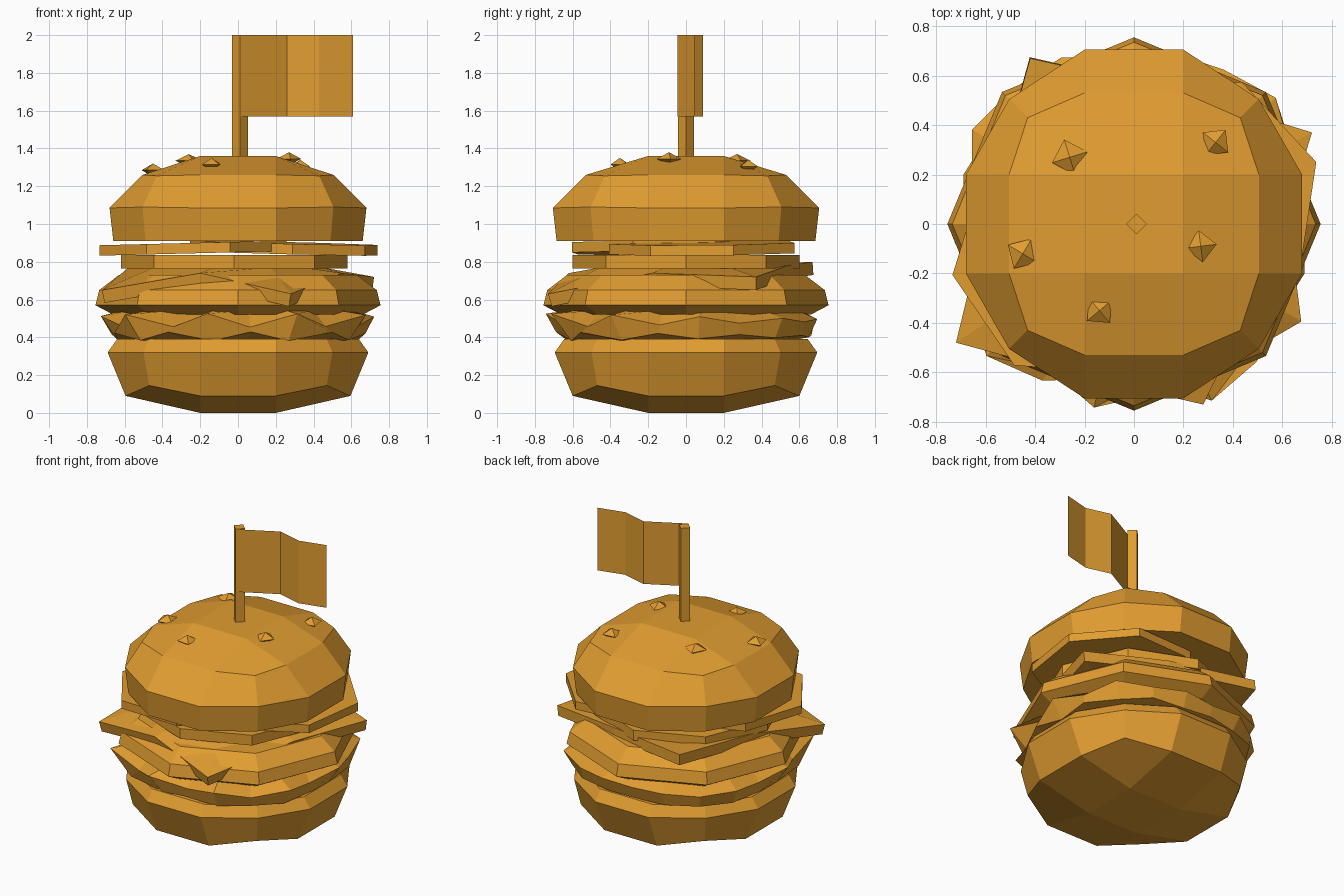
import bpy
import bmesh
from math import cos, sin, pi
from mathutils import Matrix, Vector

default = bpy.data.objects.get("Cube")
if default:
    bpy.data.objects.remove(default, do_unlink=True)

# One golden colour for everything
gold = bpy.data.materials.new("golden_orange")
gold.use_nodes = True
colour = (0.75, 0.335, 0.03, 1)
gold.diffuse_color = colour
gold.node_tree.nodes["Principled BSDF"].inputs["Base Color"].default_value = colour


def make(name, verts, faces):
    mesh = bpy.data.meshes.new(name)
    mesh.from_pydata(verts, [], faces)
    mesh.materials.append(gold)
    obj = bpy.data.objects.new(name, mesh)
    bpy.context.collection.objects.link(obj)
    # consistent outward faces
    bm = bmesh.new()
    bm.from_mesh(mesh)
    bmesh.ops.recalc_face_normals(bm, faces=bm.faces)
    bm.to_mesh(mesh)
    bm.free()
    return obj


def bridge(n, a, b):
    """Quads joining two rings of n vertices starting at a and b."""
    return [(a + i, a + (i + 1) % n, b + (i + 1) % n, b + i) for i in range(n)]


def stack(name, rings):
    """Closed solid through a list of equal rings."""
    n = len(rings[0])
    faces = [tuple(range(n)), tuple(range((len(rings) - 1) * n, len(rings) * n))]
    for k in range(len(rings) - 1):
        faces += bridge(n, k * n, (k + 1) * n)
    return make(name, [v for r in rings for v in r], faces)


def polygon(n, r, z, start=0.0, centre=(0, 0), tilt=(0, 0)):
    pts = []
    for i in range(n):
        a = start + 2 * pi * i / n
        x, y = r * cos(a), r * sin(a)
        pts.append((centre[0] + x, centre[1] + y, z + x * tilt[0] + y * tilt[1]))
    return pts


def bun_ring(edge, corner, z, z_corner, deeper):
    """Twelve points: two per side and one per corner of a rounded square."""
    pts = []
    for k in range(4):
        turn = Matrix.Rotation(k * pi / 2, 3, "Z")
        e = edge + deeper * (k % 2)
        for p in ((e, -0.2, z), (e, 0.2, z), (corner, corner, z_corner)):
            pts.append(tuple(turn @ Vector(p)))
    return pts


def bun(name, cap_z, rings, deeper):
    """Rounded cube: a three by three cap, then rings of twelve."""
    verts = [(0.2, -0.2, cap_z), (0.2, 0.2, cap_z), (-0.2, 0.2, cap_z), (-0.2, -0.2, cap_z)]
    faces = [(0, 1, 2, 3)]
    for k in range(4):
        s, nxt = 4 + 3 * k, (k + 1) % 4
        faces.append((k, s, s + 1, nxt))
        faces.append((nxt, s + 1, s + 2, 4 + 3 * nxt))
    for r in rings:
        verts += bun_ring(*r, deeper)
    for k in range(len(rings) - 1):
        faces += bridge(12, 4 + 12 * k, 16 + 12 * k)
    last = len(verts) - 12
    faces.append(tuple(range(last, last + 12)))
    return make(name, verts, faces)


# Buns
bun("bottom_bun", 0.0, [(0.595, 0.47, 0.09, 0.145), (0.69, 0.5, 0.32, 0.32),
                        (0.64, 0.47, 0.39, 0.39)], 0.005)
bun("top_bun", 1.36, [(0.505, 0.43, 1.26, 1.255), (0.68, 0.505, 1.085, 1.09),
                      (0.66, 0.49, 0.91, 0.91)], 0.025)

# Frilly lettuce leaf: squarish, wavier towards the front
n = 20
frill, under = [], []
for i in range(n):
    a = 2 * pi * i / n + 0.1
    side = 1 if i % 2 == 0 else -1
    wave = side * (0.035 - 0.025 * sin(a))
    r = 0.69 + 0.06 * sin(2 * a) ** 2
    frill.append(((r + wave) * cos(a), (r + wave) * sin(a), 0.49 + 0.6 * wave))
    r -= 0.03
    under.append(((r - 0.5 * wave) * cos(a), (r - 0.5 * wave) * sin(a), 0.405 - 0.4 * wave))
stack("lettuce", [polygon(n, 0.5, 0.37, 0.1), under, frill,
                  polygon(n, 0.6, 0.545, 0.1)])

# Patty
stack("patty", [polygon(8, r, z) for r, z in
                ((0.66, 0.52), (0.755, 0.57), (0.735, 0.65), (0.63, 0.73))])

# Draped cheese slice: corners and side midpoints around a flat middle
rim = [(0.72, 0.37, 0.72), (0.17, 0.54, 0.78), (-0.42, 0.67, 0.80), (-0.58, 0.1, 0.77),
       (-0.72, -0.48, 0.65), (-0.2, -0.62, 0.74), (0.28, -0.73, 0.63), (0.55, -0.18, 0.74)]
middle = [(x * 0.62, y * 0.62, 0.77) for x, y, z in rim]
cheese = make("cheese_slice", rim + middle, bridge(8, 0, 8) + [tuple(range(8, 16))])
thick = cheese.modifiers.new("thickness", "SOLIDIFY")
thick.thickness = 0.07
thick.offset = -1

# Tomato slices: one below, two overlapping above
stack("lower_tomato", [polygon(8, 0.6, z, 0, (-0.02, 0)) for z in (0.765, 0.835)])
for name, x, y, start, tilt in (
        ("right_tomato", -0.23, -0.13, pi + 0.15, (0.025, 0.0)),
        ("left_tomato", 0.25, 0.1, 0.3, (-0.025, 0.01))):
    stack(name, [polygon(7, 0.51, z, start, (x, y), tilt) for z in (0.845, 0.9)])

# Sesame seeds: squashed octahedra
seeds = ((-0.26, 0.27, 1.335, 0.075, 0.3), (0.33, 0.33, 1.305, 0.065, 0.9),
         (-0.45, -0.12, 1.285, 0.07, 2.6), (0.27, -0.09, 1.345, 0.065, 1.7),
         (-0.14, -0.35, 1.315, 0.065, 0.7))
for x, y, z, r, turn in seeds:
    verts = polygon(4, r, z, turn, (x, y)) + [(x, y, z + 0.035), (x, y, z - 0.035)]
    make("sesame_seed", verts, [(i, (i + 1) % 4, tip) for i in range(4) for tip in (4, 5)])

# Flag stick and waving flag
stack("flag_stick", [polygon(4, 0.042, z, 0, (0.01, 0)) for z in (1.25, 2.0)])
path = ((0.01, -0.044), (0.26, 0.09), (0.43, 0.045), (0.61, 0.09))
make("flag", [(x, y, z) for z in (1.57, 2.0) for x, y in path],
     [(i, i + 1, i + 5, i + 4) for i in range(3)])
